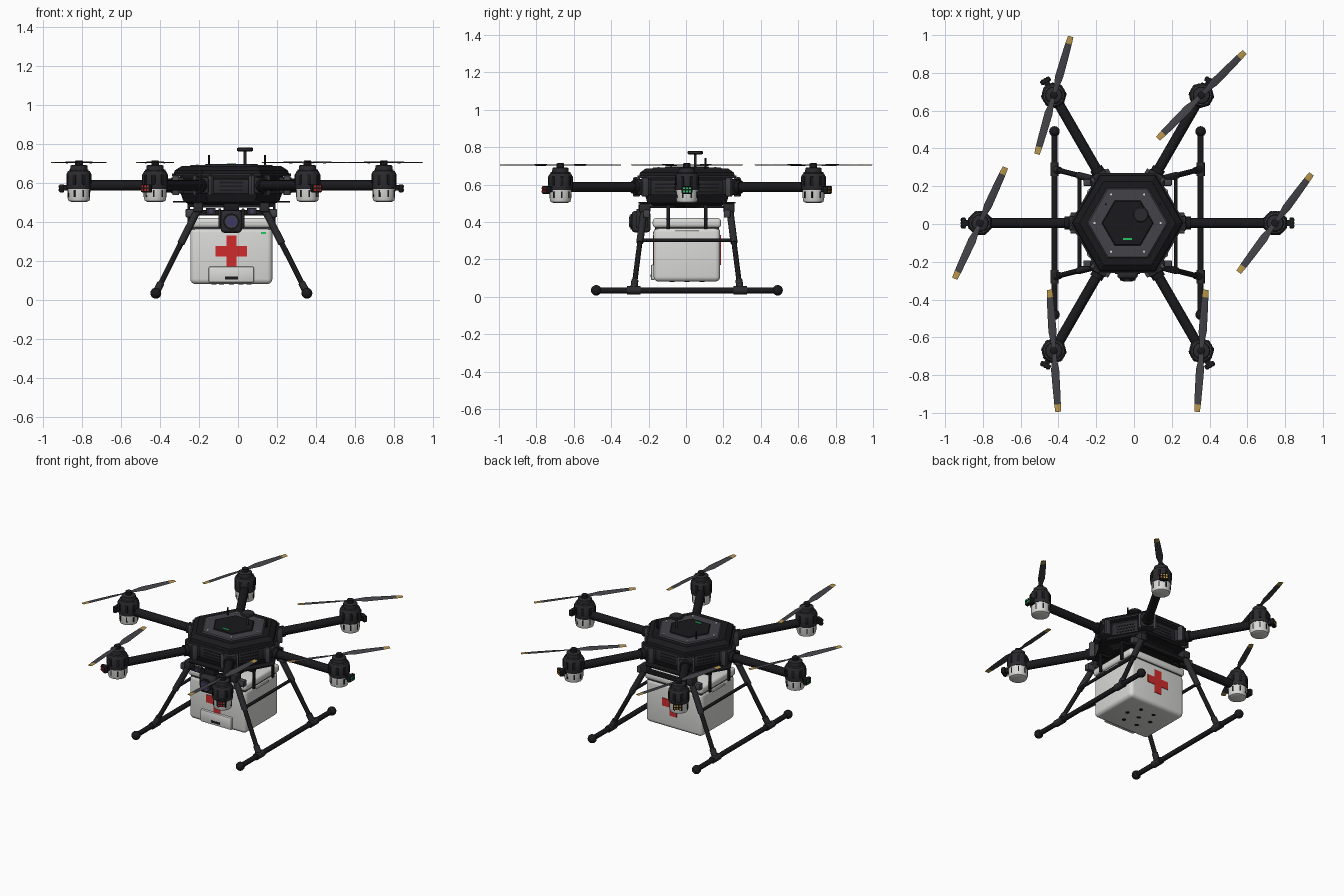
import bpy, bmesh, math
from mathutils import Matrix, Vector

if "Cube" in bpy.data.objects:
    bpy.data.objects.remove(bpy.data.objects["Cube"])

C = Vector((-0.034, 0.005, 0))  # centre of the airframe


def material(name, r, g, b):
    m = bpy.data.materials.new(name)
    m.diffuse_color = (r, g, b, 1)
    m.use_nodes = True
    m.node_tree.nodes["Principled BSDF"].inputs["Base Color"].default_value = m.diffuse_color
    return m


BLACK = material("black", 0.010, 0.010, 0.012)
DARK = material("dark grey", 0.024, 0.024, 0.028)
GREY = material("mid grey", 0.055, 0.055, 0.065)
WHITE = material("white", 0.70, 0.70, 0.68)
RED = material("red", 0.62, 0.025, 0.025)
GREEN = material("green", 0.02, 0.55, 0.12)
GOLD = material("gold", 0.48, 0.30, 0.07)
AMBER = material("amber", 0.75, 0.42, 0.03)
LENS = material("lens violet", 0.05, 0.04, 0.13)


def finish(name, bm, mats, matrix=Matrix(), smooth=True):
    bmesh.ops.recalc_face_normals(bm, faces=bm.faces)
    for f in bm.faces:
        f.smooth = smooth
    for e in bm.edges:
        e.smooth = len(e.link_faces) == 2 and e.calc_face_angle(0) < 0.6
    bm.transform(Matrix.Translation(C) @ matrix)
    me = bpy.data.meshes.new(name)
    bm.to_mesh(me)
    bm.free()
    for m in mats if isinstance(mats, list) else [mats]:
        me.materials.append(m)
    o = bpy.data.objects.new(name, me)
    bpy.context.collection.objects.link(o)
    return o


def box(name, size, loc, mat, matrix=Matrix(), bevel=0.0, seg=2):
    bm = bmesh.new()
    bmesh.ops.create_cube(bm, size=1)
    bmesh.ops.scale(bm, vec=size, verts=bm.verts)
    if bevel:
        bmesh.ops.bevel(bm, geom=bm.edges[:], offset=bevel, segments=seg, profile=0.5, affect='EDGES')
    return finish(name, bm, mat, matrix @ Matrix.Translation(loc))


def loft(name, profile, n, mat, matrix=Matrix(), smooth=True):
    """Stack of regular polygons given as (radius, z)."""
    bm = bmesh.new()
    rings = [[bm.verts.new((r * math.cos(2 * math.pi * i / n), r * math.sin(2 * math.pi * i / n), z))
              for i in range(n)] for r, z in profile]
    for a, b in zip(rings, rings[1:]):
        for i in range(n):
            bm.faces.new((a[i], a[(i + 1) % n], b[(i + 1) % n], b[i]))
    bm.faces.new(rings[0])
    bm.faces.new(rings[-1])
    return finish(name, bm, mat, matrix, smooth)


def tube(name, a, b, r, mat, n=16):
    a, b = Vector(a), Vector(b)
    d = b - a
    m = Matrix.Translation(a) @ d.to_track_quat('Z', 'Y').to_matrix().to_4x4()
    return loft(name, [(r, 0), (r, d.length)], n, mat, m)


def ball(name, loc, r, mat):
    bm = bmesh.new()
    bmesh.ops.create_uvsphere(bm, u_segments=16, v_segments=10, radius=r)
    return finish(name, bm, mat, Matrix.Translation(loc))


def propeller(matrix):
    """Two twisted tapered blades with gold tips."""
    bm = bmesh.new()
    stations = [(0.0, .022, 0), (.05, .028, 14), (.1, .044, 12), (.2, .040, 8),
                (.284, .035, 5), (.324, .029, 4)]
    for side in (0, math.pi):
        turn, prev = Matrix.Rotation(side, 3, 'Z'), None
        for r, w, pitch in stations:
            p = math.radians(pitch)
            c, s = math.cos(p) * w / 2, math.sin(p) * w / 2
            pts = [(r, -c, -s), (r, 0, -.003), (r, c, s), (r, 0, .003)]
            ring = [bm.verts.new(turn @ Vector(q)) for q in pts]
            if prev:
                for i in range(4):
                    f = bm.faces.new((prev[i], prev[(i + 1) % 4], ring[(i + 1) % 4], ring[i]))
                    f.material_index = 1 if r > .3 else 0
            prev = ring
        bm.faces.new(prev).material_index = 1
    finish("propeller", bm, [GREY, GOLD], matrix)


# Hull: hexagonal core, plates and lid
loft("hull_core", [(.20, .48), (.245, .505), (.265, .56), (.265, .645)], 6, BLACK, smooth=False)
loft("lower_plate", [(.30, .500), (.30, .508)], 6, BLACK, smooth=False)
loft("upper_plate", [(.305, .636), (.305, .648)], 6, DARK, smooth=False)
loft("hull_lid", [(.295, .648), (.29, .664), (.255, .686)], 6, BLACK, smooth=False)
loft("lid_trim", [(.215, .686), (.207, .692)], 6, GREY, smooth=False)
loft("lid_panel", [(.137, .692), (.132, .697)], 6, BLACK, smooth=False)
box("status_light", (.046, .011, .004), (0, -.085, .698), GREEN)
for i in range(6):
    R = Matrix.Rotation(math.radians(60 * i), 4, 'Z')
    loft("lid_screw", [(.006, .691), (.006, .695)], 8, WHITE, R @ Matrix.Translation((.175, 0, 0)))
    # Side vents between the arms
    S = R @ Matrix.Rotation(math.radians(30), 4, 'Z')
    box("side_panel", (.012, .19, .075), (.228, 0, .582), DARK, S, .004)
    for k in range(3):
        box("vent_slot", (.008, .12, .008), (.232, 0, .562 + k * .02), BLACK, S)

# Antennas
tube("antenna_post", (.07, .045, .68), (.07, .045, .77), .007, DARK)
loft("antenna_disc", [(.036, .762), (.042, .766), (.042, .776), (.036, .781)], 24, DARK,
     Matrix.Translation((.07, .045, 0)))
for x in (-.115, .172):
    tube("whip_antenna", (x, .10, .66), (x, .10, .742), .005, BLACK, 8)

# Arms, motors, lamps and propellers
PROP_ANGLES = [53.5, 45, 74, 65.5, 94, 86]
LAMPS = [GREEN, AMBER, AMBER, GREEN, RED, RED]
for i in range(6):
    R = Matrix.Rotation(math.radians(60 * i), 4, 'Z')
    M = R @ Matrix.Translation((.781, 0, 0))
    tube("arm", R @ Vector((.2, 0, .587)), R @ Vector((.75, 0, .587)), .027, BLACK, 20)
    box("arm_clamp", (.07, .085, .085), (.275, 0, .587), DARK, R, .01)
    tube("arm_collar", R @ Vector((.30, 0, .587)), R @ Vector((.335, 0, .587)), .035, BLACK, 20)
    for s in (-1, 1):
        box("clamp_lug", (.035, .02, .10), (.285, s * .045, .587), GREY, R, .004)
        loft("clamp_bolt", [(.007, .63), (.007, .642)], 8, GREY, R @ Matrix.Translation((.29, s * .045, 0)))
    loft("motor_base", [(.040, .503), (.053, .508), (.057, .52), (.059, .572)], 28, WHITE, M)
    loft("motor_bell", [(.062, .57), (.064, .576), (.064, .645), (.056, .66), (.045, .664),
                        (.043, .688), (.036, .692)], 28, DARK, M)
    loft("propeller_hub", [(.02, .69), (.02, .712), (.014, .716)], 16, BLACK, M)
    for k in range(8):
        K = M @ Matrix.Rotation(math.radians(45 * k + 22.5), 4, 'Z')
        box("base_slot", (.004, .008, .035), (.0575, 0, .545), BLACK, K)
        box("bell_rib", (.012, .018, .05), (.061, 0, .618), BLACK, K, .003)
        loft("bell_bolt", [(.004, .66), (.004, .668)], 6, GREY, K @ Matrix.Translation((.049, 0, 0)))
    # Lamp on the outer end
    box("lamp_stem", (.03, .03, .03), (.068, 0, .575), BLACK, M)
    box("lamp_housing", (.026, .058, .042), (.088, 0, .572), BLACK, M, .007)
    for y in (-.016, 0, .016):
        for z in (.563, .581):
            box("lamp_light", (.004, .009, .009), (.1015, y, z), LAMPS[i], M)
    propeller(Matrix.Translation(M @ Vector((0, 0, .705))) @
              Matrix.Rotation(math.radians(PROP_ANGLES[i]), 4, 'Z'))

# Landing gear
for sx in (-1, 1):
    x = sx * .387
    tube("skid", (x, -.485, .035), (x, .485, .035), .016, BLACK)
    tube("gear_brace", (sx * .255, -.25, .302), (sx * .255, .25, .302), .010, BLACK, 12)
    for sy in (-1, 1):
        ball("skid_end", (x, sy * .485, .035), .028, BLACK)
        top, foot = Vector((sx * .165, sy * .228, .475)), Vector((x, sy * .285, .035))
        tube("leg", top, foot, .014, BLACK)
        tube("leg_sleeve", top, top.lerp(foot, .42), .019, DARK)
        tube("leg_foot", foot.lerp(top, .12), foot, .019, DARK)
        tube("skid_collar", (x, sy * .285 - .036, .035), (x, sy * .285 + .036, .035), .022, DARK)
        box("leg_mount", (.05, .06, .05), (sx * .17, sy * .225, .475), DARK, bevel=.008)
        box("rail_end", (.055, .035, .042), (sx * .207, sy * .215, .445), GREY, bevel=.005)
        # Box hangers
        box("hanger", (.012, .02, .13), (sx * .219, sy * .10, .428), BLACK, bevel=.003)
for sy in (-1, 1):
    box("cross_rail", (.42, .026, .028), (0, sy * .215, .447), BLACK, bevel=.004)
    box("hanger_beam", (.45, .022, .016), (0, sy * .10, .484), BLACK)
box("belly_plate", (.34, .40, .014), (0, 0, .482), BLACK)

# Medical box
box("cargo_box", (.42, .356, .29), (0, 0, .227), WHITE, bevel=.026, seg=4)
box("cargo_seam", (.405, .342, .03), (0, 0, .367), GREY, bevel=.01)
box("cargo_lid", (.43, .366, .052), (0, 0, .395), WHITE, bevel=.018, seg=3)
box("front_latch", (.232, .022, .082), (0, -.182, .131), WHITE, bevel=.008)
box("latch_slot", (.066, .006, .014), (0, -.192, .113), BLACK)
box("charge_mark", (.024, .005, .012), (.165, -.178, .343), GREEN)
for sx in (-1, 1):
    box("side_handle", (.01, .13, .012), (sx * .212, 0, .352), WHITE, bevel=.003)
for sy in (-1, 1):
    # Cross outline made of two bars
    for size in ((.16, .006, .052), (.052, .0056, .16)):
        box("red_cross", size, (0, sy * .1785, .25), RED)
for x, y in ((0, 0), (-.09, 0), (.09, 0), (-.05, .08), (.05, .08), (-.05, -.08), (.05, -.08)):
    loft("drain_hole", [(.013, .0805), (.013, .084)], 12, BLACK, Matrix.Translation((x, y, 0)))

# Camera under the nose
box("camera_bracket", (.08, .05, .05), (0, -.235, .47), BLACK, bevel=.006)
for sx in (-1, 1):
    box("camera_yoke", (.014, .06, .10), (sx * .06, -.24, .42), DARK, bevel=.005)
box("camera_body", (.108, .10, .115), (0, -.245, .402), DARK, bevel=.018, seg=3)
tube("lens_barrel", (0, -.29, .402), (0, -.303, .402), .041, BLACK, 24)
tube("lens_ring", (0, -.30, .402), (0, -.306, .402), .032, GREY, 24)
tube("lens_glass", (0, -.30, .402), (0, -.309, .402), .025, LENS, 24)
for sx in (-1, 1):
    box("nose_sensor", (.05, .03, .035), (sx * .105, -.225, .455), DARK, bevel=.005)
    tube("sensor_lens", (sx * .105, -.235, .455), (sx * .105, -.243, .455), .011, LENS, 12)
